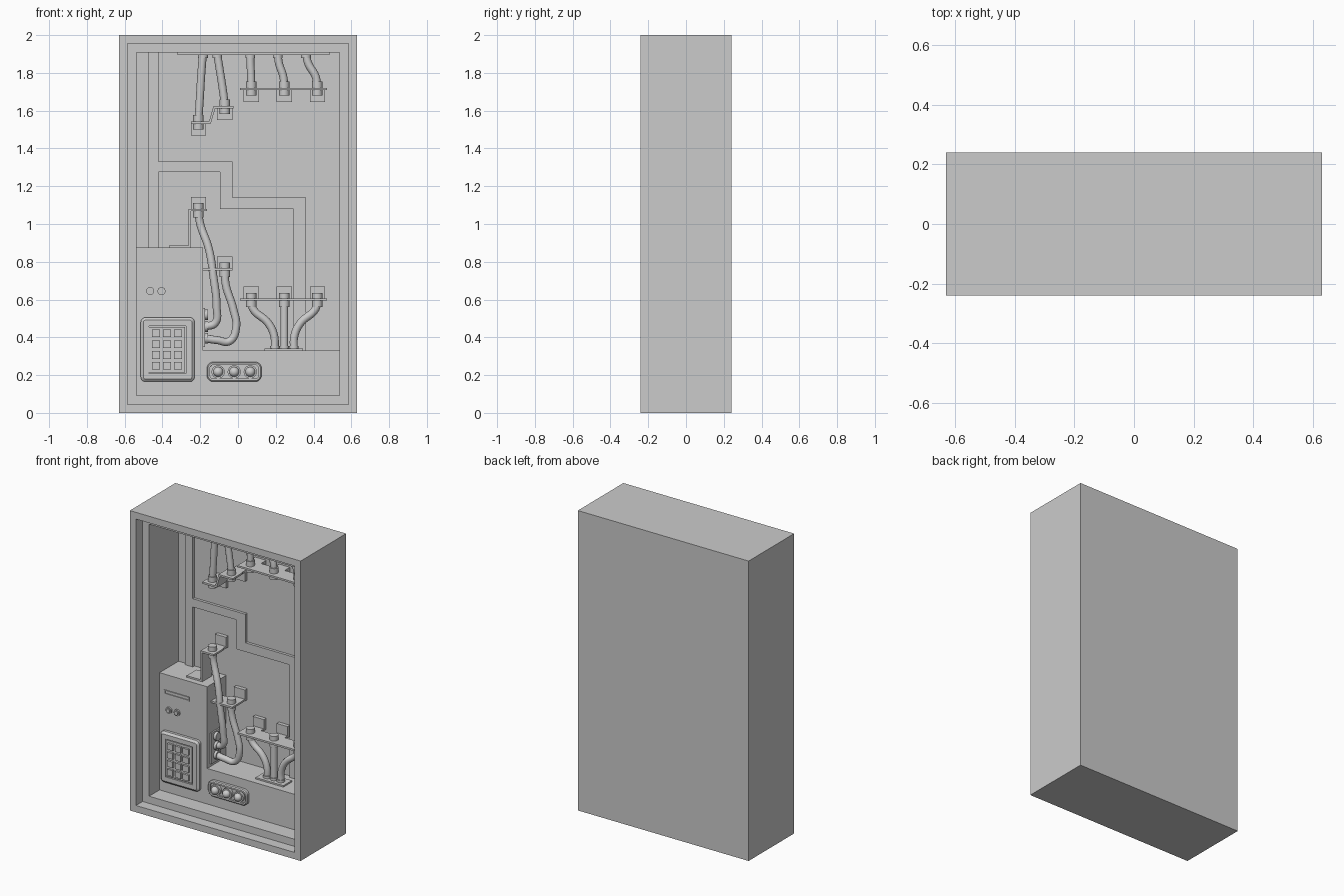
import bpy, bmesh
from mathutils import Matrix, Vector

if "Cube" in bpy.data.objects:
    bpy.data.objects.remove(bpy.data.objects["Cube"])

BACK = 0.14    # inner back wall
FRONT = -0.06  # face of the control housing
CY = 0.03      # depth of the cable row


def finish(name, bm, smooth=False):
    bmesh.ops.recalc_face_normals(bm, faces=bm.faces)
    me = bpy.data.meshes.new(name)
    bm.to_mesh(me)
    bm.free()
    ob = bpy.data.objects.new(name, me)
    bpy.context.collection.objects.link(ob)
    if smooth:
        bpy.ops.object.select_all(action='DESELECT')
        ob.select_set(True)
        bpy.context.view_layer.objects.active = ob
        bpy.ops.object.shade_smooth_by_angle(angle=0.6)
    return ob


def box(name, x, y, z, radius=0, steps=()):
    """Box from ranges; rounds its y edges, then insets/pushes the front face."""
    bm = bmesh.new()
    bmesh.ops.create_cube(bm, size=1)
    for v in bm.verts:
        v.co = [r[0] + (c + 0.5) * (r[1] - r[0]) for c, r in zip(v.co, (x, y, z))]
    if radius:
        es = [e for e in bm.edges if abs(e.verts[0].co.y - e.verts[1].co.y) > 1e-5]
        bmesh.ops.bevel(bm, geom=es, offset=radius, segments=5, profile=0.5, affect='EDGES')
    bm.normal_update()
    f = min(bm.faces, key=lambda q: q.normal.y)
    for inset, depth in steps:
        bmesh.ops.inset_region(bm, faces=[f], thickness=max(inset, 1e-4), use_even_offset=True)
        bmesh.ops.translate(bm, verts=f.verts, vec=(0, depth, 0))
    return finish(name, bm)


def lathe_cyl(name, c, r, h, axis='Z', r2=None, sides=24):
    bm = bmesh.new()
    bmesh.ops.create_cone(bm, cap_ends=True, segments=sides, radius1=r,
                          radius2=r if r2 is None else r2, depth=h)
    rot = {'Z': (0, 0, 1), 'X': (1, 0, 0), 'Y': (0, -1, 0)}[axis]
    q = Vector((0, 0, 1)).rotation_difference(Vector(rot)).to_matrix().to_4x4()
    bmesh.ops.transform(bm, matrix=Matrix.Translation(c) @ q, verts=bm.verts)
    return finish(name, bm, True)


def profile(name, pts, y0, y1):
    """Extrude an xz outline along y."""
    bm = bmesh.new()
    f = bm.faces.new([bm.verts.new((x, y0, z)) for x, z in pts])
    r = bmesh.ops.extrude_face_region(bm, geom=[f])
    vs = [g for g in r['geom'] if isinstance(g, bmesh.types.BMVert)]
    bmesh.ops.translate(bm, verts=vs, vec=(0, y1 - y0, 0))
    return finish(name, bm)


def cable(name, pts, r=0.021):
    cu = bpy.data.curves.new(name, 'CURVE')
    cu.dimensions = '3D'
    cu.bevel_depth, cu.bevel_resolution = r, 4
    cu.resolution_u, cu.use_fill_caps = 8, True
    s = cu.splines.new('BEZIER')
    s.bezier_points.add(len(pts) - 1)
    for b, p in zip(s.bezier_points, pts):
        b.co = p if len(p) == 3 else (p[0], CY, p[1])
        b.handle_left_type = b.handle_right_type = 'AUTO'
    ob = bpy.data.objects.new(name, cu)
    bpy.context.collection.objects.link(ob)
    bpy.ops.object.select_all(action='DESELECT')
    ob.select_set(True)
    bpy.context.view_layer.objects.active = ob
    bpy.ops.object.convert(target='MESH')


def terminal(x, z, up):
    """Nut and wall tab on one side of a bracket, cable collar on the other."""
    lathe_cyl("terminal_nut", (x, CY, z + up * 0.018), 0.027, 0.036)
    lathe_cyl("terminal_collar", (x, CY, z - up * 0.02), 0.027, 0.04)
    zs = sorted((z, z + up * 0.068))
    box("terminal_tab", (x - 0.04, x + 0.04), (BACK - 0.025, BACK), zs)
    box("terminal_foot", (x - 0.04, x + 0.04), (CY - 0.04, BACK), (z - 0.006, z + 0.006))


# Cabinet shell with stepped front opening
box("cabinet", (-0.63, 0.63), (-0.24, 0.24), (0, 2),
    steps=[(0.045, 0), (0, 0.07), (0.048, 0), (0, 0.31)])

# Raised conduit bands on the back wall
Y0 = BACK - 0.018
profile("conduit_main", [(-0.475, 0.87), (-0.42, 0.87), (-0.42, 1.275), (-0.095, 1.275),
                         (-0.095, 1.08), (0.295, 1.08), (0.295, 0.32), (0.36, 0.32),
                         (0.36, 1.14), (-0.03, 1.14), (-0.03, 1.33), (-0.42, 1.33),
                         (-0.42, 1.907), (-0.475, 1.907)], Y0, BACK)

# L-shaped control housing
profile("control_housing", [(-0.537, 0.093), (0.537, 0.093), (0.537, 0.33), (-0.185, 0.33),
                            (-0.185, 0.875), (-0.537, 0.875)], FRONT, BACK)

# Card slot and indicator buttons
box("card_slot", (-0.5, -0.315), (FRONT - 0.006, FRONT + 0.002), (0.745, 0.772),
    steps=[(0.006, 0), (0, 0.005)])
for x in (-0.465, -0.405):
    lathe_cyl("indicator_ring", (x, FRONT - 0.004, 0.645), 0.021, 0.012, 'Y')
    lathe_cyl("indicator_button", (x, FRONT - 0.01, 0.645), 0.014, 0.014, 'Y')

# Keypad
box("keypad_frame", (-0.515, -0.23), (FRONT - 0.018, FRONT), (0.165, 0.505), 0.025,
    [(0.014, -0.012), (0.03, 0), (0, 0.012)])
box("keypad_panel", (-0.47, -0.28), (FRONT - 0.026, FRONT), (0.215, 0.455))
for i in range(3):
    for j in range(4):
        x, z = -0.375 + (i - 1) * 0.058, 0.335 + (j - 1.5) * 0.057
        box("keypad_key", (x - 0.021, x + 0.021), (FRONT - 0.04, FRONT - 0.02),
            (z - 0.02, z + 0.02))

# Knob panel
box("knob_panel", (-0.165, 0.125), (FRONT - 0.018, FRONT), (0.165, 0.27), 0.035,
    [(0.006, -0.006), (0.01, 0), (0, 0.012)])
for x in (-0.105, -0.02, 0.065):
    lathe_cyl("knob_collar", (x, FRONT - 0.015, 0.217), 0.035, 0.03, 'Y')
    bm = bmesh.new()
    bmesh.ops.create_uvsphere(bm, u_segments=20, v_segments=12, radius=0.026)
    bmesh.ops.translate(bm, verts=bm.verts, vec=(x, FRONT - 0.032, 0.217))
    finish("knob_cap", bm, True)

# Side socket plate on the housing
box("socket_plate", (-0.187, -0.175), (-0.03, 0.07), (0.35, 0.555))
for z in (0.52, 0.457, 0.395):
    lathe_cyl("socket", (-0.17, 0.02, z), 0.028, 0.024, 'X')

# Brackets holding the terminals
T = 0.006
B0, B1 = CY - 0.05, CY + 0.055
for z in (0.6, 1.715):
    box("triple_bracket", (0.01, 0.47), (B0, B1), (z - T, z + T))
profile("stepped_bracket", [(-0.365, 0.874), (-0.25, 0.874), (-0.25, 1.068), (-0.165, 1.068),
                            (-0.165, 1.08), (-0.262, 1.08), (-0.262, 0.886), (-0.365, 0.886)], B0, B1)
box("side_bracket", (-0.187, -0.028), (B0, B1), (0.754, 0.766))
profile("upper_bracket", [(-0.25, 1.53), (-0.145, 1.53), (-0.12, 1.612), (-0.025, 1.612),
                          (-0.025, 1.624), (-0.13, 1.624), (-0.154, 1.542), (-0.25, 1.542)], B0, B1)
box("top_plate", (-0.32, 0.485), (CY - 0.07, CY + 0.07), (1.894, 1.908))
box("base_plate", (0.14, 0.345), (CY - 0.045, CY + 0.045), (0.328, 0.34))

# Terminals: lower ones face up, upper ones face down
for x, zl, zu in ((-0.21, 1.074, 1.536), (-0.07, 0.76, 1.618),
                  (0.07, 0.6, 1.715), (0.245, 0.6, 1.715), (0.42, 0.6, 1.715)):
    terminal(x, zl, 1)
    terminal(x, zu, -1)

# Upper cables from the top plate
for x, z, xt in ((-0.21, 1.55, -0.185), (-0.07, 1.63, -0.11), (0.07, 1.73, 0.065),
                 (0.245, 1.73, 0.21), (0.42, 1.73, 0.36)):
    d = xt - x
    cable("upper_cable", [(x, z), (x + d * 0.15, z + 0.05), (x + d * 0.8, 1.85), (xt, 1.9)])
    lathe_cyl("upper_cable_collar", (xt, CY, 1.888), 0.026, 0.016)

# Lower triple cables, fanned about the middle one
for s in (-1, 0, 1):
    cx = 0.245
    cable("lower_cable", [(cx + s * 0.175, 0.59), (cx + s * 0.165, 0.55), (cx + s * 0.085, 0.475),
                          (cx + s * 0.054, 0.41), (cx + s * 0.05, 0.335)])
    lathe_cyl("lower_cable_collar", (cx + s * 0.05, CY, 0.346), 0.025, 0.018)

# Cables looping into the side sockets
cable("long_cable", [(-0.21, CY, 1.06), (-0.2, CY, 1.0), (-0.155, 0.01, 0.87), (-0.13, 0.0, 0.72),
                     (-0.113, 0.005, 0.56), (-0.122, 0.015, 0.475), (-0.18, 0.02, 0.457)])
cable("short_cable", [(-0.07, CY, 0.75), (-0.065, CY, 0.68), (-0.025, CY, 0.55), (-0.01, CY, 0.45),
                      (-0.045, CY, 0.38), (-0.11, 0.02, 0.385), (-0.18, 0.02, 0.395)])
